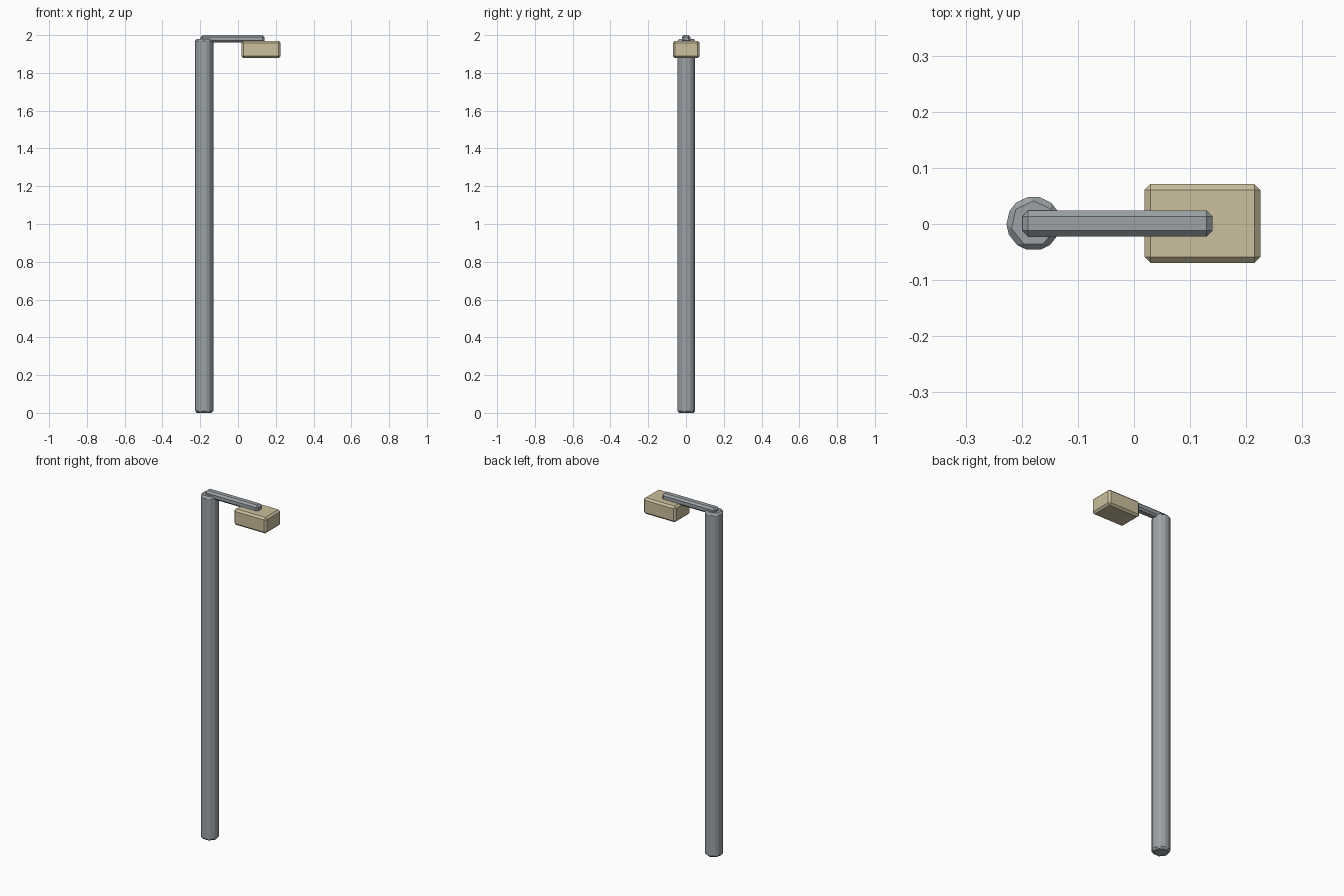
import bpy
import bmesh
from math import pi
from mathutils import Matrix, Vector

BEVEL = 0.0105
Y = 0.001

cube = bpy.data.objects.get("Cube")
if cube:
    bpy.data.objects.remove(cube)


def make_material(name, rgb):
    mat = bpy.data.materials.new(name)
    mat.use_nodes = True
    mat.diffuse_color = (*rgb, 1)
    mat.node_tree.nodes["Principled BSDF"].inputs["Base Color"].default_value = (*rgb, 1)
    return mat


def finish(name, bm, mat):
    """Chamfer every edge and turn the mesh into an object."""
    bmesh.ops.bevel(bm, geom=bm.edges[:], offset=BEVEL, segments=1,
                    profile=0.5, affect='EDGES')
    bmesh.ops.recalc_face_normals(bm, faces=bm.faces[:])
    mesh = bpy.data.meshes.new(name)
    bm.to_mesh(mesh)
    bm.free()
    mesh.materials.append(mat)
    obj = bpy.data.objects.new(name, mesh)
    bpy.context.collection.objects.link(obj)
    return obj


def chamfered_box(name, low, high, mat):
    low, high = Vector(low), Vector(high)
    bm = bmesh.new()
    bmesh.ops.create_cube(bm, size=1)
    bmesh.ops.scale(bm, vec=high - low, verts=bm.verts)
    bmesh.ops.translate(bm, vec=(low + high) / 2, verts=bm.verts)
    return finish(name, bm, mat)


def chamfered_post(name, x, radius, height, sides, mat):
    bm = bmesh.new()
    # One corner points to the back
    bmesh.ops.create_cone(bm, cap_ends=True, segments=sides, radius1=radius,
                          radius2=radius, depth=height)
    corner = max(bm.verts, key=lambda v: v.co.x).co
    turn = pi / 2 - Vector((1, 0)).angle_signed(corner.xy) * -1
    bmesh.ops.rotate(bm, matrix=Matrix.Rotation(turn, 3, 'Z'), verts=bm.verts)
    bmesh.ops.translate(bm, vec=(x, Y, height / 2), verts=bm.verts)
    return finish(name, bm, mat)


metal = make_material("grey metal", (0.33, 0.36, 0.38))
lamp = make_material("warm beige", (0.60, 0.52, 0.34))

# Seven-sided upright, horizontal arm and hanging lamp housing
chamfered_post("pole", -0.179, 0.052, 1.98, 7, metal)
chamfered_box("arm", (-0.199, Y - 0.023, 1.96), (0.14, Y + 0.023, 2.0), metal)
chamfered_box("lamp_head", (0.019, Y - 0.0705, 1.878), (0.225, Y + 0.0705, 1.97), lamp)
